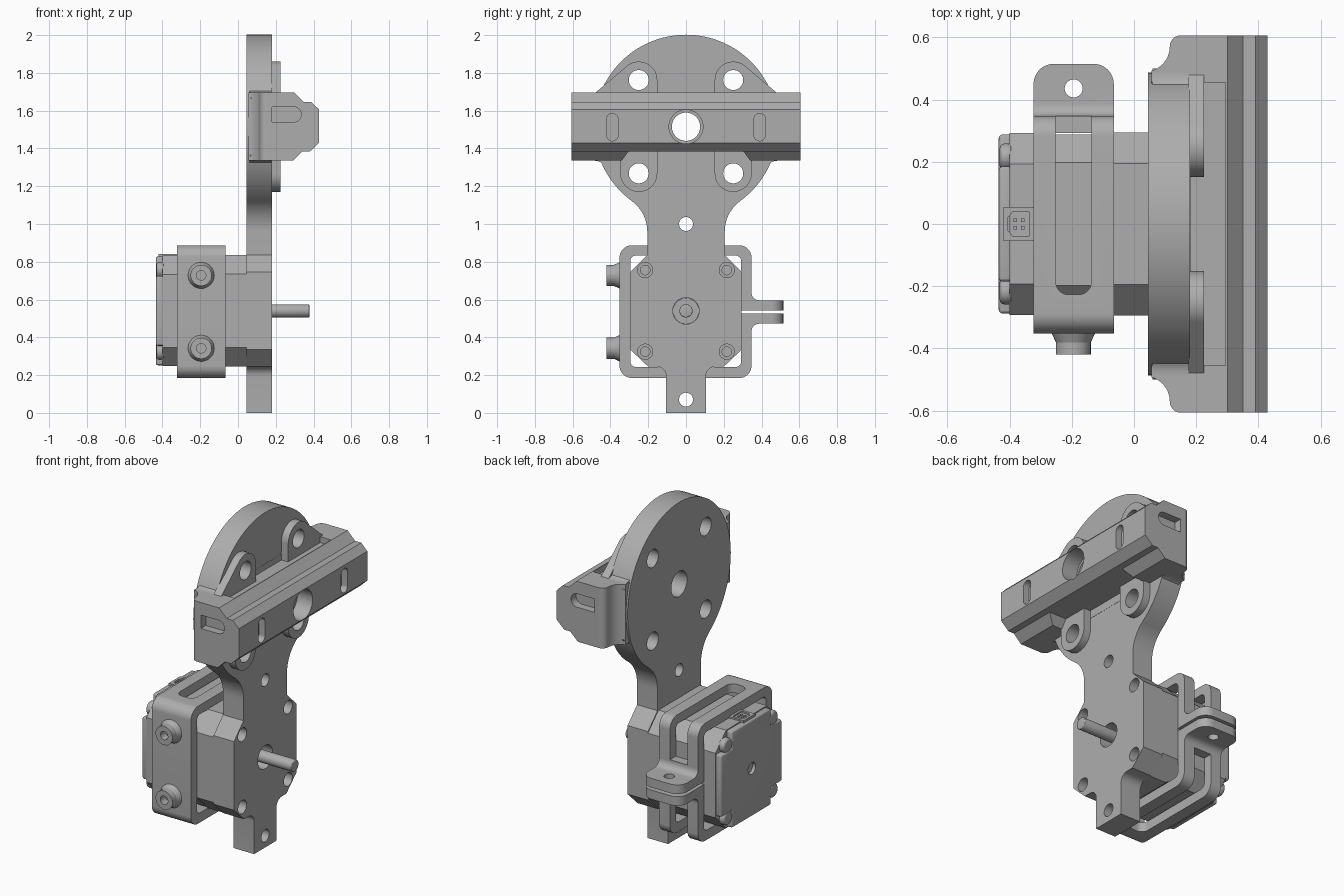
import bpy, bmesh
from math import sin, cos, pi, radians, atan2

if bpy.data.objects.get("Cube"):
    bpy.data.objects.remove(bpy.data.objects["Cube"])

grey = bpy.data.materials.new("machined grey")
grey.use_nodes = True
GREY = (0.42, 0.42, 0.42, 1)
grey.diffuse_color = GREY
grey.node_tree.nodes["Principled BSDF"].inputs["Base Color"].default_value = GREY


def arc(cx, cy, r, a0, a1, n=12):
    angles = [radians(a0 + (a1 - a0) * i / n) for i in range(n + 1)]
    return [(cx + r * cos(a), cy + r * sin(a)) for a in angles]


def circle(cx, cy, r, n=32):
    return arc(cx, cy, r, 0, 360, n)[:-1]


def box(u0, u1, v0, v1, r=0):
    """Rectangle outline, optionally with rounded corners."""
    if not r:
        return [(u0, v0), (u1, v0), (u1, v1), (u0, v1)]
    return (arc(u1 - r, v1 - r, r, 0, 90) + arc(u0 + r, v1 - r, r, 90, 180)
            + arc(u0 + r, v0 + r, r, 180, 270) + arc(u1 - r, v0 + r, r, 270, 360))


def octagon(h, c, cz):
    k = h - c
    return [(u, cz + v) for u, v in ((h, -k), (h, k), (k, h), (-k, h),
                                     (-h, k), (-h, -k), (-k, -h), (k, -h))]


def mirrored(half):
    return half + [(-u, v) for u, v in reversed(half) if abs(u) > 1e-5]


def prism(name, pts, axis, a, b, bevel=0):
    """Extrude an outline along an axis from a to b."""
    place = {"x": lambda u, v, t: (t, u, v), "y": lambda u, v, t: (u, t, v),
             "z": lambda u, v, t: (u, v, t)}[axis]
    bm = bmesh.new()
    face = bm.faces.new([bm.verts.new(place(u, v, a)) for u, v in pts])
    new = bmesh.ops.extrude_face_region(bm, geom=[face])["geom"]
    shift = place(0, 0, b - a)
    bmesh.ops.translate(bm, vec=shift, verts=[g for g in new if isinstance(g, bmesh.types.BMVert)])
    bmesh.ops.recalc_face_normals(bm, faces=bm.faces)
    if bevel:
        sharp = [e for e in bm.edges if e.calc_face_angle(0) > 0.6]
        bmesh.ops.bevel(bm, geom=sharp, offset=bevel, segments=3, profile=0.5, affect="EDGES")
    me = bpy.data.meshes.new(name)
    bm.to_mesh(me)
    bm.free()
    me.materials.append(grey)
    ob = bpy.data.objects.new(name, me)
    bpy.context.collection.objects.link(ob)
    return finish(ob)


def finish(ob):
    ob.data.shade_smooth()
    ob.data.set_sharp_from_angle(angle=radians(28))
    return ob


def combine(ob, others, operation="DIFFERENCE"):
    """Apply exact booleans, then drop the helper solids."""
    for other in others:
        m = ob.modifiers.new("cut", "BOOLEAN")
        m.operation, m.solver, m.object = operation, "EXACT", other
    bpy.context.view_layer.update()
    me = bpy.data.meshes.new_from_object(ob.evaluated_get(bpy.context.evaluated_depsgraph_get()))
    ob.modifiers.clear()
    ob.data = me
    for other in others:
        bpy.data.objects.remove(other)
    return finish(ob)


def hole(y, z, r, a=-0.1, b=0.6):
    return prism("cutter", circle(y, z, r), "x", a, b)


HUB, MOTOR = 1.515, 0.54
BOLTS = [(s * 0.25, HUB + t * 0.247) for s in (-1, 1) for t in (-1, 1)]
SCREWS = [(s * 0.216, MOTOR + t * 0.216) for s in (-1, 1) for t in (-1, 1)]

# Mounting plate: disc, flared neck, motor flange and tail
R, NECK, FLARE = 0.487, 0.205, 0.2
cz = HUB - ((R + FLARE) ** 2 - (NECK + FLARE) ** 2) ** 0.5
meet = math_angle = atan2(cz - HUB, NECK + FLARE) * 180 / pi
half = ([(0.105, 0)] + arc(0.155, 0.195, 0.05, 180, 90, 6) + [(0.2, 0.245), (0.295, 0.335), (0.295, 0.745),
        (0.205, 0.835)] + arc(NECK + FLARE, cz, FLARE, 180, 180 + meet, 12)
        + arc(0, HUB, R, meet, 90, 40)[1:])
plate = prism("mounting_plate", mirrored(half), "x", 0.045, 0.18)
cuts = [hole(y, z, 0.053) for y, z in BOLTS] + [hole(y, z, 0.04) for y, z in SCREWS]
cuts += [hole(0, z, r) for z, r in ((0.07, 0.037), (1.0, 0.037), (MOTOR, 0.07), (HUB, 0.075))]
combine(plate, cuts)

# Bolt bosses on the disc
for i, (y, z) in enumerate(BOLTS):
    s, up = (1 if y > 0 else -1), z > HUB
    if up:
        outline = [(0.15, 1.6), (0.48, 1.6), (0.48, 1.695)] + arc(0.25, z, 0.098, 45, 180, 16)
    else:
        outline = [(0.348, 1.4), (0.152, 1.4)] + arc(0.25, z, 0.098, 180, 360, 20)
    boss = prism("bolt_boss_%d" % i, [(s * u, v) for u, v in outline], "x", 0.175, 0.225)
    combine(boss, [hole(y, z, 0.053)])

# Cross beam with stepped nose
nose = [(0.15, 1.335), (0.29, 1.335), (0.34, 1.383), (0.38, 1.383), (0.43, 1.43), (0.43, 1.605),
        (0.39, 1.645), (0.35, 1.645), (0.30, 1.695), (0.15, 1.695)]
beam = prism("cross_beam", nose, "y", -0.607, 0.607)
cuts = [hole(0, HUB, 0.075), hole(0, HUB, 0.09, 0.33, 0.6),
        prism("cutter", box(0.181, 0.295, 1.66, 1.8), "y", -0.455, 0.455),
        prism("cutter", mirrored([(0.34, 1.2), (0.34, 1.335), (0.305, 1.383)]), "x", 0.181, 0.5)]
cuts += [prism("cutter", box(s * 0.39 - 0.03, s * 0.39 + 0.03, 1.44, 1.585, 0.0299), "x", 0.39, 0.5)
         for s in (-1, 1)]
slot = [(0.18, 1.54)] + arc(0.295, 1.58, 0.04, -90, 90) + [(0.18, 1.62)]
cuts += [prism("cutter", slot, "y", s * 0.56, s * 0.7) for s in (-1, 1)]
combine(beam, cuts)

# Curved shoulders blending the beam into the disc
for s, side in ((-1, "right"), (1, "left")):
    curve = (arc(0.035, 0.57, 0.08, -75, 0, 10) + arc(0.152, 0.57, 0.037, 180, 90, 8)
             + [(0.16, 0.607), (0.16, 0.3), (0.056, 0.3)])
    prism(side + "_shoulder", [(u, s * v) for u, v in curve], "z", 1.335, 1.695)
    for t, edge in ((-1, "lower"), (1, "upper")):
        # small web rounding the corner between disc and beam
        web = [(s * 0.36, HUB + t * 0.15), (s * 0.5, HUB + t * 0.15)]
        web += [(s * u, HUB + t * v) for u, v in arc(0.485, 0.255, 0.075, -90, -150, 8)]
        prism(side + "_" + edge + "_web", web, "x", 0.06, 0.175)

# Motor: front cap, laminated core, rear cap
prism("motor_front_cap", octagon(0.295, 0.1, MOTOR), "x", -0.065, 0.05)
prism("motor_core", octagon(0.288, 0.09, MOTOR), "x", -0.33, -0.06)
prism("motor_rear_cap", octagon(0.293, 0.1, MOTOR), "x", -0.4, -0.32)
k, h = 0.185, 0.288
cross = [(h, -k), (h, k), (k, k), (k, h), (-k, h), (-k, k), (-h, k), (-h, -k), (-k, -k), (-k, -h), (k, -h), (k, -k)]
rear = prism("motor_rear_cover", [(u, v + MOTOR) for u, v in cross], "x", -0.435, -0.39, 0.012)
combine(rear, [hole(0, MOTOR, 0.035, -0.5, -0.415)])
for i, (y, z) in enumerate(SCREWS):
    prism("rear_screw_%d" % i, circle(y, z, 0.043, 24), "x", -0.432, -0.39, 0.015)
    screw = prism("front_screw_hole_%d" % i, circle(y, z, 0.041, 24), "x", 0.045, 0.09)
    combine(screw, [hole(y, z, 0.025, 0.05, 0.2)])
prism("shaft_collar", circle(0, MOTOR, 0.069), "x", 0.0, 0.1)
prism("motor_shaft", circle(0, MOTOR, 0.035), "x", 0.0, 0.378, 0.006)

# Cable connector on top of the rear cap
plug = prism("connector", box(-0.42, -0.32, -0.055, 0.055), "z", 0.75, 0.842)
ring = [(-0.405, -0.022), (-0.388, -0.04), (-0.337, -0.04), (-0.337, 0.04), (-0.388, 0.04), (-0.405, 0.022)]
combine(plug, [prism("cutter", ring, "z", 0.825, 0.9)])
for dx in (-0.012, 0.012):
    for dy in (-0.012, 0.012):
        prism("connector_pin", box(dx - 0.376, dx - 0.364, dy - 0.006, dy + 0.006), "z", 0.82, 0.838)

# Clamp band around the motor with a split and two ears
clamp = prism("clamp_band", box(-0.352, 0.347, 0.185, 0.887, 0.065), "x", -0.323, -0.065)
combine(clamp, [prism("cutter", box(-0.295, 0.292, 0.243, 0.833, 0.03), "x", -0.5, 0.1),
                prism("cutter", box(0.2, 0.6, 0.526, 0.542), "x", -0.5, 0.1)])
window = [(-0.137, 0.6), (-0.252, 0.6)] + arc(-0.21, -0.185, 0.042, 180, 270, 8) + arc(-0.179, -0.185, 0.042, 270, 360, 8)
combine(clamp, [prism("cutter", window, "z", 0.645, 1.0), prism("cutter", window, "z", 0.0, 0.425)])
for t, edge in ((-1, "lower"), (1, "upper")):
    ear = [(0.3, 0.008), (0.515, 0.008), (0.515, 0.062)] + arc(0.387, 0.102, 0.04, 270, 180, 8) + [(0.3, 0.102)]
    tab = prism(edge + "_clamp_ear", [(u, 0.534 + t * v) for u, v in ear], "x", -0.323, -0.065)
    keep = [(-0.4, 0.2), (0, 0.2), (0, 0.4), (-0.065, 0.4)] + arc(-0.13, 0.45, 0.065, 0, 90) \
        + arc(-0.258, 0.45, 0.065, 90, 180) + [(-0.323, 0.4), (-0.4, 0.4)]
    combine(tab, [prism("keep", keep, "z", 0.3, 0.8)], "INTERSECT")
    combine(tab, [prism("cutter", circle(-0.194, 0.436, 0.029), "z", 0.3, 0.8)])

# Threaded bosses on the clamp's front
for z, edge in ((0.342, "lower"), (0.728, "upper")):
    lug = prism(edge + "_clamp_boss", circle(-0.195, z, 0.056), "y", -0.42, -0.34)
    combine(lug, [prism("cutter", circle(-0.195, z, 0.025), "y", -0.5, -0.37)])
    bm = bmesh.new()
    bmesh.ops.create_cone(bm, segments=32, radius1=0.07, radius2=0.056, depth=0.03)
    me = bpy.data.meshes.new(edge + "_boss_fillet")
    bm.to_mesh(me)
    bm.free()
    me.materials.append(grey)
    fillet = bpy.data.objects.new(edge + "_boss_fillet", me)
    fillet.location, fillet.rotation_euler = (-0.195, -0.366, z), (pi / 2, 0, 0)
    bpy.context.collection.objects.link(fillet)
    finish(fillet)
